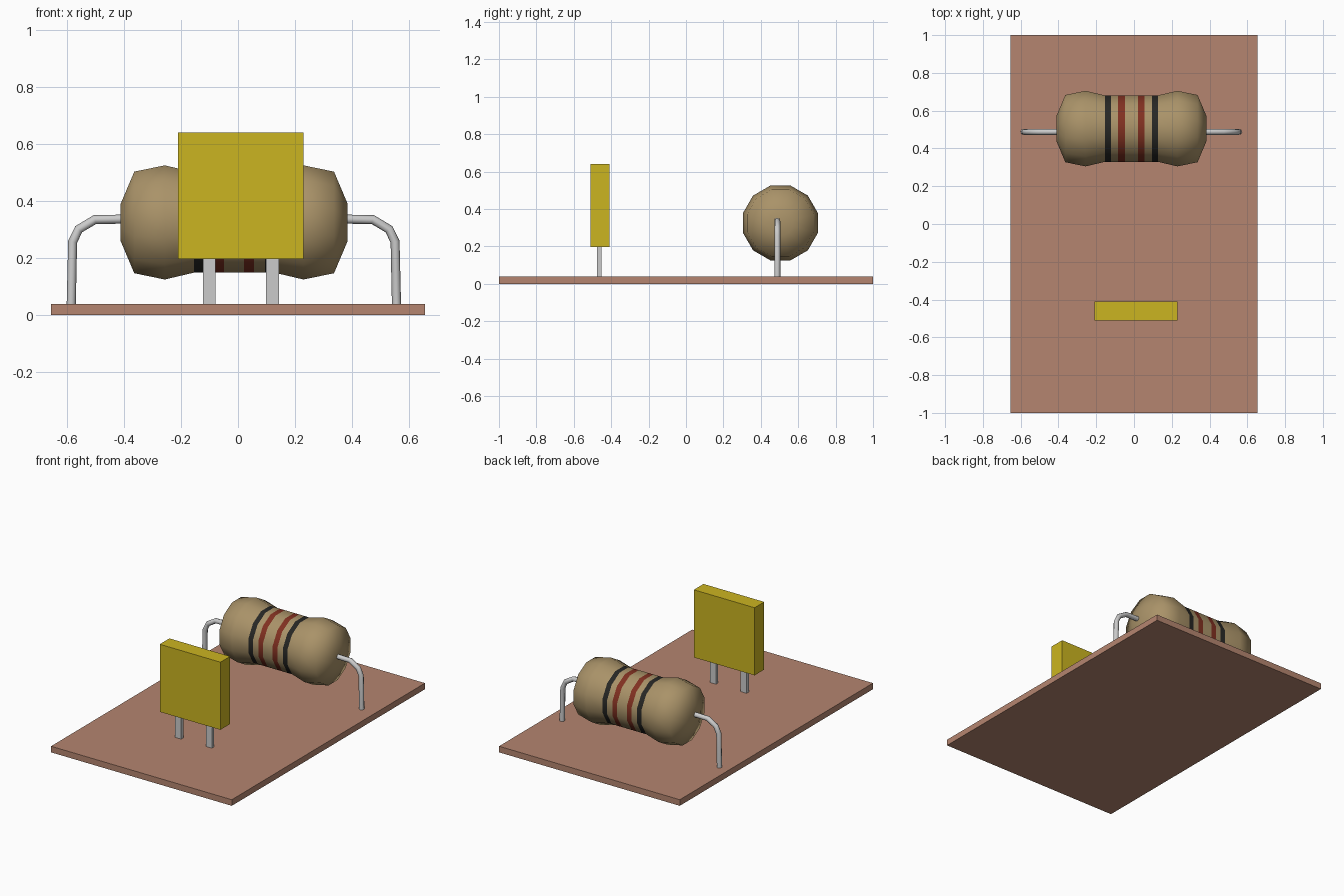
import bpy, bmesh, math
from mathutils import Vector

if "Cube" in bpy.data.objects:
    bpy.data.objects.remove(bpy.data.objects["Cube"])


def material(name, rgb):
    m = bpy.data.materials.new(name)
    m.diffuse_color = (*rgb, 1)
    m.use_nodes = True
    m.node_tree.nodes["Principled BSDF"].inputs["Base Color"].default_value = m.diffuse_color
    return m


copper = material("copper board", (0.46, 0.235, 0.16))
yellow = material("yellow", (0.60, 0.46, 0.015))
tan = material("tan", (0.40, 0.29, 0.14))
red = material("dark red", (0.22, 0.03, 0.015))
black = material("black", (0.02, 0.02, 0.018))


def finish(bm, name, mats=()):
    bmesh.ops.recalc_face_normals(bm, faces=bm.faces)
    me = bpy.data.meshes.new(name)
    bm.to_mesh(me)
    bm.free()
    ob = bpy.data.objects.new(name, me)
    bpy.context.collection.objects.link(ob)
    for m in mats:
        me.materials.append(m)
    return ob


def box(name, lo, hi, mats=()):
    lo, hi = Vector(lo), Vector(hi)
    bm = bmesh.new()
    bmesh.ops.create_cube(bm, size=1)
    for v in bm.verts:
        v.co = (lo + hi) / 2 + v.co * (hi - lo)
    return finish(bm, name, mats)


# Circuit board
box("board", (-0.655, -1, 0), (0.655, 1, 0.04), [copper])

# Box capacitor on two flat pins
box("capacitor_body", (-0.21, -0.51, 0.197), (0.23, -0.41, 0.64), [yellow])
for side, x in (("left", -0.101), ("right", 0.121)):
    box(f"capacitor_pin_{side}", (x - 0.022, -0.475, 0.035), (x + 0.022, -0.452, 0.2))

# Resistor body: 12-sided lathe around x, colour bands by material slot
CX, CY, CZ, SIDES = -0.0135, 0.505, 0.325, 12
half = [(0.035, 0.176, 0), (0.07, 0.176, 1), (0.108, 0.176, 0), (0.141, 0.176, 2),
        (0.243, 0.2, 0), (0.35, 0.178, 0), (0.3975, 0.066, 0)]
rings = [(-x, r) for x, r, _ in reversed(half)] + [(x, r) for x, r, _ in half]
slots = [s for _, _, s in reversed(half[1:])] + [0] + [s for _, _, s in half[1:]]
bm = bmesh.new()
loops = []
for x, r in rings:
    r /= math.cos(math.pi / SIDES)
    angles = [(i + 0.5) * math.tau / SIDES for i in range(SIDES)]
    loops.append([bm.verts.new((CX + x, CY + r * math.cos(a), CZ + r * math.sin(a)))
                  for a in angles])
for a, b, slot in zip(loops, loops[1:], slots):
    for i in range(SIDES):
        j = (i + 1) % SIDES
        bm.faces.new((a[i], a[j], b[j], b[i])).material_index = slot
for end in (loops[0], loops[-1]):
    bm.faces.new(end)
for f in bm.faces:
    f.smooth = True
finish(bm, "resistor_body", [tan, red, black])

# Bent wire leads
path = [(0.36, 0.337), (0.487, 0.335), (0.544, 0.301), (0.565, 0.257), (0.570, 0.035)]
for side, s in (("left", -1), ("right", 1)):
    cu = bpy.data.curves.new(f"resistor_lead_{side}", "CURVE")
    cu.dimensions = "3D"
    cu.bevel_depth = 0.016
    cu.bevel_resolution = 2
    cu.use_fill_caps = True
    sp = cu.splines.new("POLY")
    sp.points.add(len(path) - 1)
    sp.use_smooth = True
    for p, (x, z) in zip(sp.points, path):
        p.co = (-0.0145 + s * x, 0.488, z, 1)
    bpy.context.collection.objects.link(bpy.data.objects.new(cu.name, cu))
